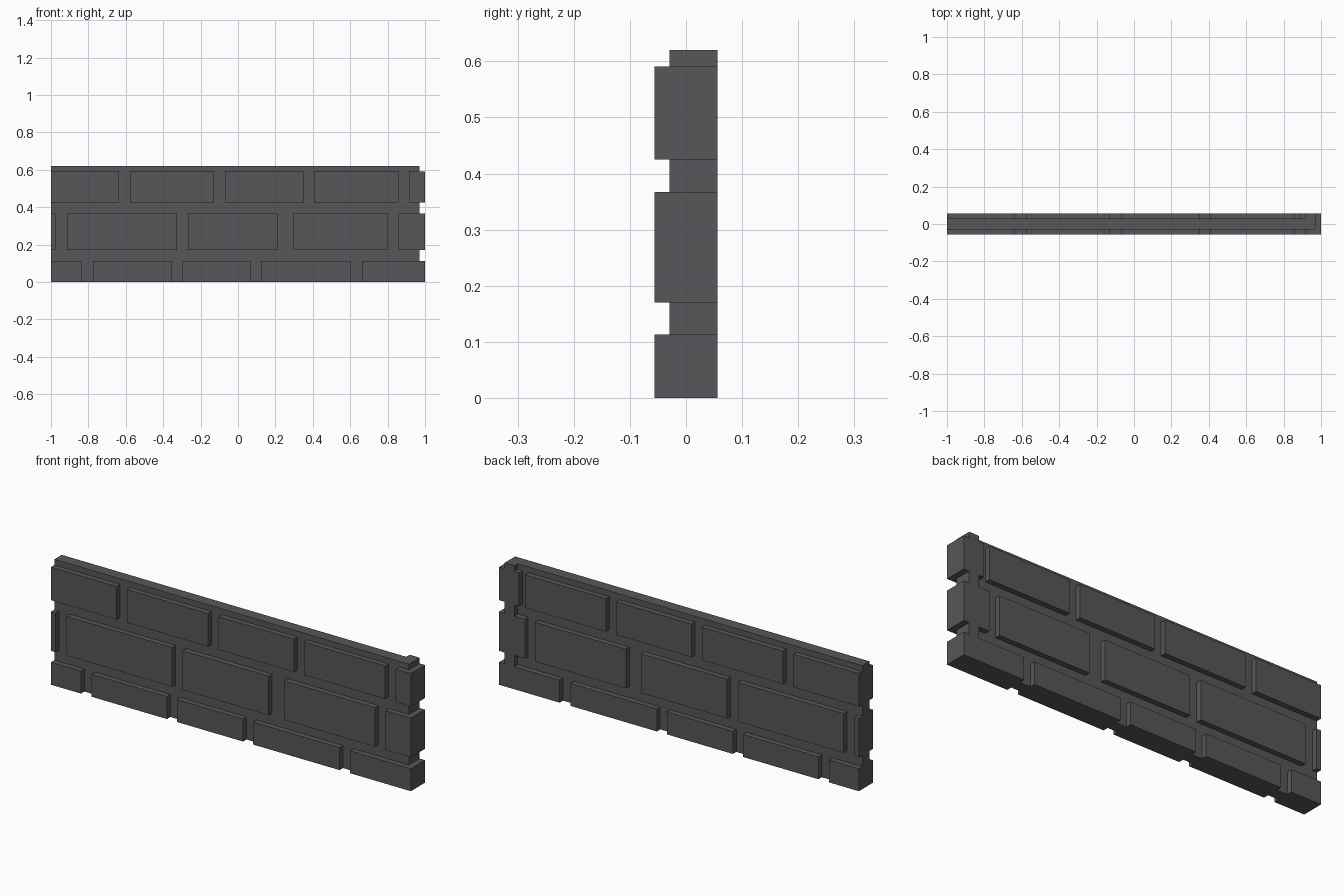
import bpy
import bmesh

if "Cube" in bpy.data.objects:
    bpy.data.objects.remove(bpy.data.objects["Cube"])

FACE, CORE = 0.056, 0.029      # half depth of the bricks and of the mortar slab
TOP, END, STRIP = 0.62, 0.97, 0.915

stone = bpy.data.materials.new("dark grey stone")
stone.diffuse_color = (0.095, 0.095, 0.102, 1)
stone.use_nodes = True
stone.node_tree.nodes["Principled BSDF"].inputs["Base Color"].default_value = stone.diffuse_color


def add_box(bm, x0, x1, y0, y1, z0, z1, open_side=None):
    """Box between limits; the face pointing along open_side is left out."""
    v = [bm.verts.new((x, y, z)) for x in (x0, x1) for y in (y0, y1) for z in (z0, z1)]
    sides = {"-x": (0, 1, 3, 2), "+x": (4, 6, 7, 5), "-y": (0, 4, 5, 1),
             "+y": (2, 3, 7, 6), "-z": (0, 2, 6, 4), "+z": (1, 5, 7, 3)}
    for name, idx in sides.items():
        if name != open_side:
            bm.faces.new([v[i] for i in idx])


def make(name, boxes):
    bm = bmesh.new()
    for b in boxes:
        add_box(bm, *b)
    # all faces are wound outwards by add_box
    mesh = bpy.data.meshes.new(name)
    bm.to_mesh(mesh)
    bm.free()
    mesh.materials.append(stone)
    obj = bpy.data.objects.new(name, mesh)
    bpy.context.collection.objects.link(obj)


# Brick courses: name, bottom, top, brick spans, start of right end brick (front, back)
courses = [
    ("bottom", 0.0, 0.113,
     [(-1, -.834), (-.775, -.356), (-.30, .067), (.123, .604)], (.663, .663)),
    ("middle", 0.17, 0.367,
     [(-1, -.975), (-.914, -.327), (-.268, .21), (.295, .80)], (.857, .857)),
    ("upper", 0.425, 0.591,
     [(-1, -.636), (-.578, -.128), (-.07, .35), (.406, .857)], (.915, .888)),
]

# Mortar slab and the thick strip behind its right end
make("mortar_slab", [(-1, END, -CORE, CORE, 0, TOP)])
make("end_strip", [(STRIP, END, CORE, FACE, 0, TOP, "-y")])

for name, z0, z1, spans, (front_start, back_start) in courses:
    # Raised bricks, open where they meet the slab
    make(name + "_front_bricks", [(a, b, -FACE, -CORE, z0, z1, "+y")
                                  for a, b in spans + [(front_start, END)]])
    make(name + "_back_bricks", [(a, b, CORE, FACE, z0, z1, "-y")
                                 for a, b in spans + [(back_start, STRIP)]])
    # Full-depth brick end that projects past the slab
    make(name + "_brick_end", [(END, 1, -FACE, FACE, z0, z1, "-x")])
